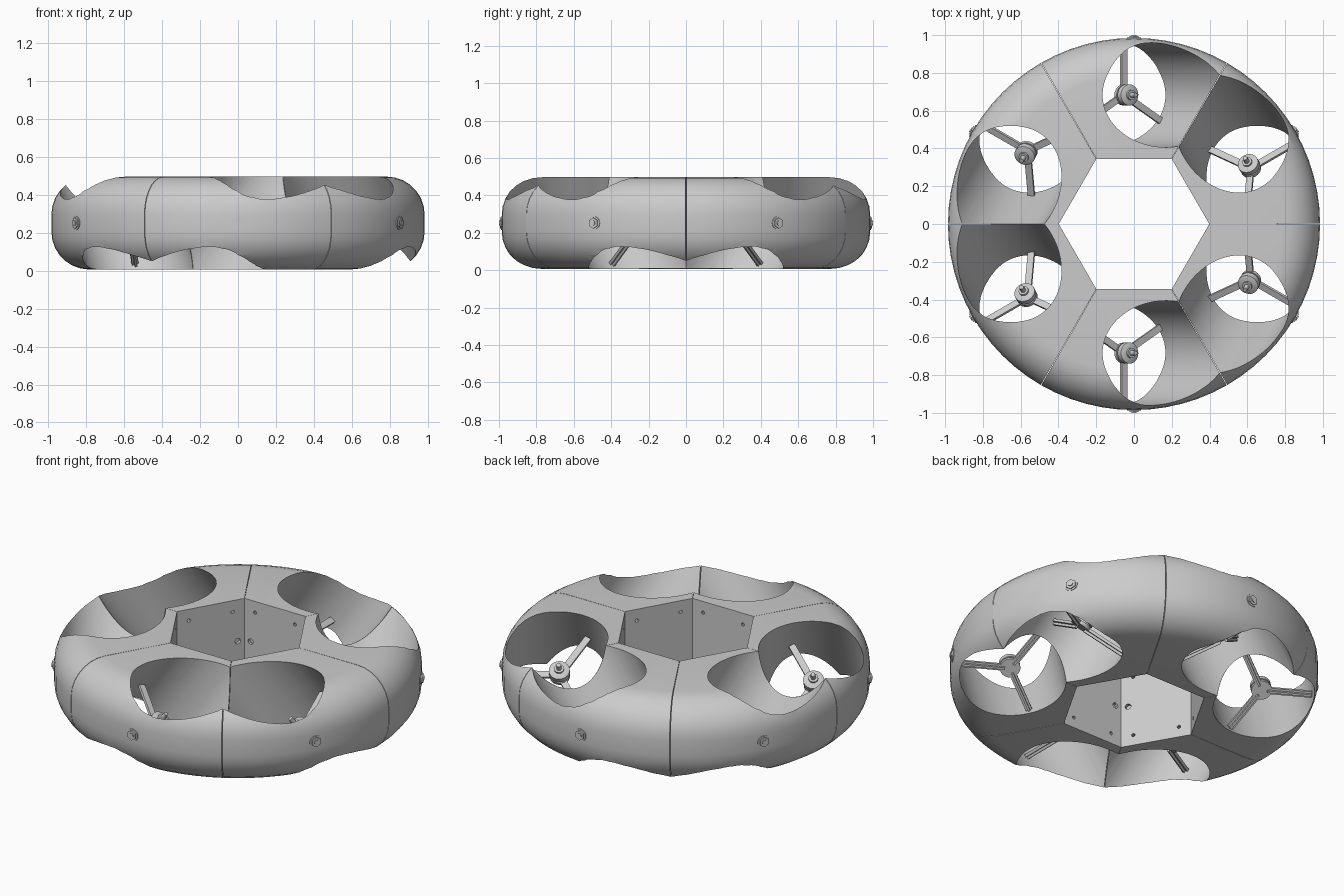
import bpy, bmesh
from math import sin, cos, pi, radians
from mathutils import Matrix, Vector

if "Cube" in bpy.data.objects:
    bpy.data.objects.remove(bpy.data.objects["Cube"])

TILT = radians(35)          # lean of each duct along the ring
DUCT_R, DUCT_Y, MID = 0.277, 0.683, 0.252
DUCT = Matrix.Translation((0, DUCT_Y, MID)) @ Matrix.Rotation(TILT, 4, 'Y')


def new_object(name, bm):
    bmesh.ops.recalc_face_normals(bm, faces=bm.faces)
    mesh = bpy.data.meshes.new(name)
    bm.to_mesh(mesh)
    bm.free()
    ob = bpy.data.objects.new(name, mesh)
    bpy.context.collection.objects.link(ob)
    return ob


def cyl(bm, m, r, z0, z1, n=24, r2=None):
    bmesh.ops.create_cone(bm, cap_ends=True, segments=n, radius1=r,
                          radius2=r if r2 is None else r2, depth=z1 - z0,
                          matrix=m @ Matrix.Translation((0, 0, (z0 + z1) / 2)))


def box(bm, m, lo, hi):
    lo, hi = Vector(lo), Vector(hi)
    bmesh.ops.create_cube(bm, size=1, matrix=m @ Matrix.Translation((lo + hi) / 2)
                          @ Matrix.Diagonal((*(hi - lo), 1)))


def body_sector():
    # 60 degree slice: flat hexagon wall inside, rounded rim outside
    top, bot, rad, out = 0.497, 0.008, 0.20, 0.985
    arc = [(out - rad + rad * cos(a), top - rad + rad * sin(a))
           for a in [i * pi / 14 for i in range(8)]]
    outer = [(r, 2 * MID - z) for r, z in reversed(arc)] + arc
    bm = bmesh.new()
    rings, n = [], 12
    for i in range(n + 1):
        a = radians(60.1 + 59.8 * i / n)
        inner = 0.345 / sin(a)
        prof = [(inner, bot)] + outer + [(inner, top)]
        rings.append([bm.verts.new((r * cos(a), r * sin(a), z)) for r, z in prof])
    k = len(rings[0])
    for p, q in zip(rings, rings[1:]):
        for j in range(k):
            bm.faces.new((p[j], q[j], q[(j + 1) % k], p[(j + 1) % k]))
    bm.faces.new(rings[0])
    bm.faces.new(rings[-1][::-1])
    return new_object("ring_sector", bm)


def cut(ob, bm):
    cutter = new_object("cutter", bm)
    cutter.hide_render = True
    mod = ob.modifiers.new("cut", 'BOOLEAN')
    mod.operation, mod.solver, mod.object = 'DIFFERENCE', 'EXACT', cutter
    dg = bpy.context.evaluated_depsgraph_get()
    ob.data = bpy.data.meshes.new_from_object(ob.evaluated_get(dg))
    ob.modifiers.clear()
    bpy.data.objects.remove(cutter)


# Ring slice with its slanted duct
body = body_sector()
bm = bmesh.new()
cyl(bm, DUCT, DUCT_R, -0.9, 0.9, 64)
cut(body, bm)

# Screw holes and cable hole in the inner hexagon wall
bm = bmesh.new()
back = Matrix.Rotation(-pi / 2, 4, 'X')
for x in (-0.13, 0.13):
    for z in (0.07, 0.43):
        cyl(bm, Matrix.Translation((x, 0.345, z)) @ back, 0.010, -0.02, 0.03, 10)
cyl(bm, Matrix.Translation((-0.16, 0.345, MID)) @ back, 0.017, -0.02, 0.02, 10)
cut(body, bm)

# Spoked motor mount: hub plate and three arms
bm = bmesh.new()
hub = DUCT @ Matrix.Translation((0, 0, -0.09))
cyl(bm, hub, 0.055, -0.012, 0.008)
for k in range(3):
    m = hub @ Matrix.Rotation(radians(90 + 120 * k), 4, 'Z')
    box(bm, m, (0.03, -0.018, -0.012), (0.272, 0.018, 0.004))
    box(bm, m, (0.03, -0.006, -0.026), (0.272, 0.006, -0.012))
mount = new_object("motor_mount", bm)

# Motor: base, can, cap and shaft
bm = bmesh.new()
for r, z0, z1, r2 in ((0.045, 0.008, 0.018, 0.045), (0.056, 0.018, 0.050, 0.056),
                      (0.056, 0.050, 0.058, 0.035), (0.026, 0.058, 0.070, 0.026),
                      (0.014, 0.070, 0.105, 0.012)):
    cyl(bm, hub, r, z0, z1, 24, r2)
motor = new_object("motor", bm)

# Outer hex nut with washer and bolt tip
bm = bmesh.new()
rim = Matrix.Translation((0, 0.985, MID)) @ back
cyl(bm, rim, 0.036, -0.01, 0.003, 20)
cyl(bm, rim, 0.029, 0.003, 0.010, 6)
cyl(bm, rim, 0.014, 0.010, 0.015, 12)
nut = new_object("rim_nut", bm)

# Repeat round the ring: neighbours are mirror images
for part in (body, mount, motor, nut):
    bpy.ops.object.select_all(action='DESELECT')
    part.select_set(True)
    bpy.context.view_layer.objects.active = part
    bpy.ops.object.shade_smooth_by_angle(angle=radians(25))
    flipped = part.data.copy()
    flipped.transform(Matrix.Diagonal((-1, 1, 1, 1)))
    flipped.flip_normals()
    for k in range(1, 6):
        ob = bpy.data.objects.new(f"{part.name}_{k + 1}", flipped if k % 2 else part.data)
        ob.rotation_euler.z = radians(60 * k)
        bpy.context.collection.objects.link(ob)
